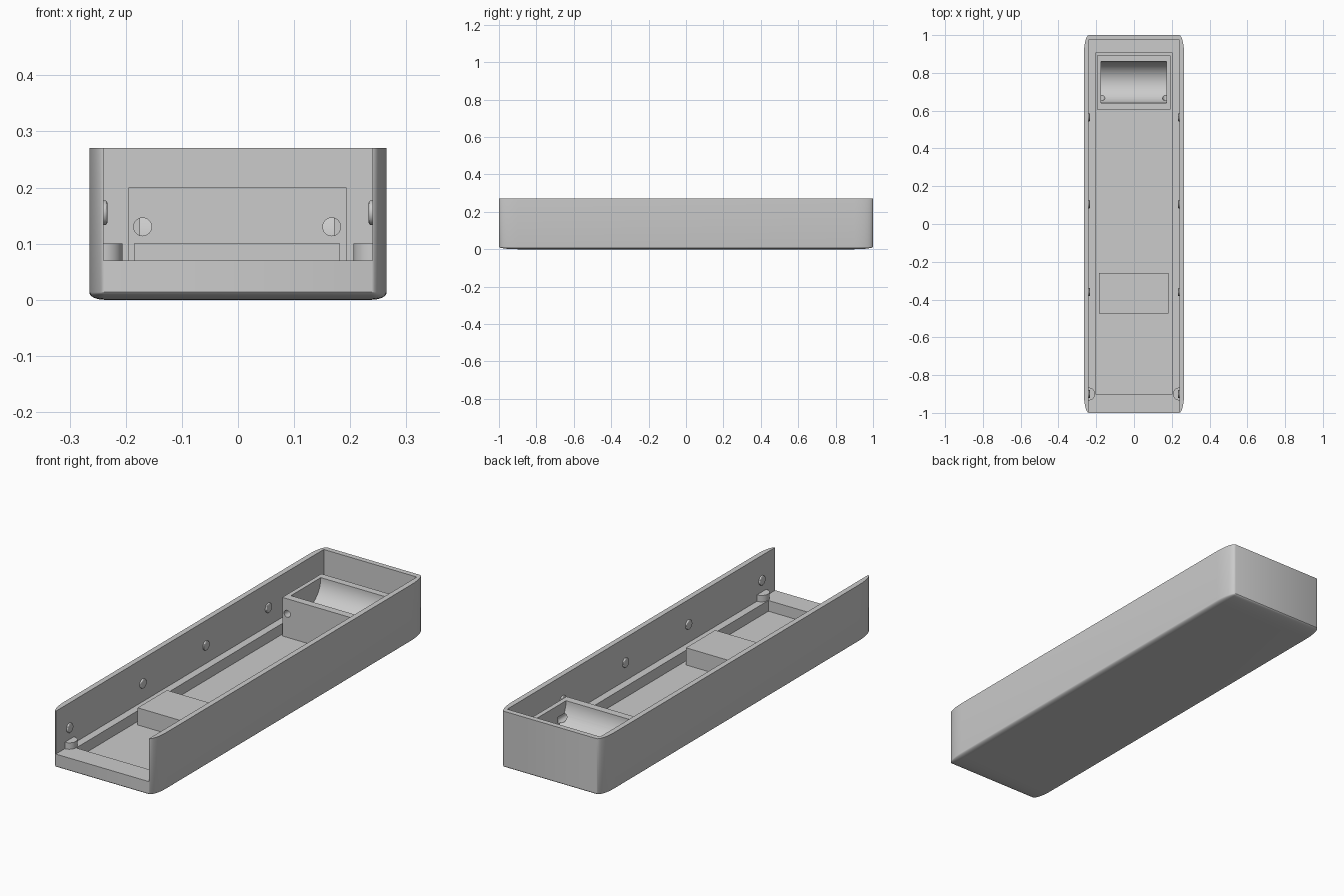
import bpy
import bmesh
import math
from mathutils import Matrix

old = bpy.data.objects.get("Cube")
if old:
    bpy.data.objects.remove(old, do_unlink=True)

grey = bpy.data.materials.new("plain grey")
grey.use_nodes = True
grey.diffuse_color = (0.6, 0.6, 0.6, 1)
grey.node_tree.nodes["Principled BSDF"].inputs["Base Color"].default_value = (0.6, 0.6, 0.6, 1)


def finish(name, bm):
    bmesh.ops.recalc_face_normals(bm, faces=bm.faces)
    mesh = bpy.data.meshes.new(name)
    bm.to_mesh(mesh)
    bm.free()
    mesh.materials.append(grey)
    obj = bpy.data.objects.new(name, mesh)
    bpy.context.collection.objects.link(obj)
    return obj


def box(name, x, y, z, rounding=0):
    """Box from (min, max) pairs; rounding is a share of each side, top stays sharp."""
    bm = bmesh.new()
    bmesh.ops.create_cube(bm, size=1)
    if rounding:
        edges = [e for e in bm.edges if any(v.co.z < 0 for v in e.verts)]
        bmesh.ops.bevel(bm, geom=edges, offset=rounding, segments=8,
                        profile=0.5, affect='EDGES', clamp_overlap=True)
    for v in bm.verts:
        v.co = [lo + (c + 0.5) * (hi - lo) for c, (lo, hi) in zip(v.co, (x, y, z))]
    return finish(name, bm)


def cylinder(name, centre, radius, depth, axis, bevel=0, sides=32):
    bm = bmesh.new()
    bmesh.ops.create_cone(bm, cap_ends=True, segments=sides, radius1=radius,
                          radius2=radius, depth=depth)
    if bevel:
        rims = [e for e in bm.edges if abs(e.verts[0].co.z - e.verts[1].co.z) < 1e-5]
        bmesh.ops.bevel(bm, geom=rims, offset=bevel, segments=3, profile=0.5, affect='EDGES')
    turn = {'X': Matrix.Rotation(math.pi / 2, 4, 'Y'),
            'Y': Matrix.Rotation(math.pi / 2, 4, 'X'),
            'Z': Matrix.Identity(4)}[axis]
    bm.transform(Matrix.Translation(centre) @ turn)
    return finish(name, bm)


def boolean(obj, tool, operation='DIFFERENCE'):
    tool.hide_render = True
    mod = obj.modifiers.new("cut", 'BOOLEAN')
    mod.operation = operation
    mod.solver = 'EXACT'
    mod.object = tool
    bpy.context.view_layer.objects.active = obj
    bpy.ops.object.modifier_apply(modifier=mod.name)
    bpy.data.objects.remove(tool, do_unlink=True)


def smooth(obj):
    bpy.ops.object.select_all(action='DESELECT')
    obj.select_set(True)
    bpy.context.view_layer.objects.active = obj
    bpy.ops.object.shade_smooth_by_angle(angle=math.radians(30))


# Outer tray, open at the top and front, with a sunken floor
shell = box("tray_shell", (-0.265, 0.265), (-1, 1), (0, 0.27), rounding=0.05)
boolean(shell, box("cavity_cutter", (-0.24, 0.24), (-1.1, 0.975), (0.07, 0.4)))
boolean(shell, box("floor_cutter", (-0.205, 0.205), (-0.9, 0.905), (0.02, 0.2)))
smooth(shell)

# Cell holder with a half-round trough and two wire holes
holder = box("cell_holder", (-0.195, 0.193), (0.605, 0.893), (0.015, 0.2))
boolean(holder, cylinder("trough_cutter", (-0.002, 0.75, 0.2), 0.11, 0.346, 'X', sides=64))
for x in (-0.17, 0.167):
    boolean(holder, cylinder("wire_hole_cutter", (x, 0.64, 0.13), 0.016, 0.12, 'Y'))
smooth(holder)

# Raised block on the sunken floor
box("floor_block", (-0.185, 0.182), (-0.475, -0.26), (0.015, 0.1))

for side, word in ((-1, "right"), (1, "left")):
    # Half-round stop against each wall near the open end
    stop = cylinder("front_stop_" + word, (side * 0.24, -0.9, 0.083), 0.034, 0.034, 'Z')
    keep = sorted((side * 0.15, side * 0.245))
    boolean(stop, box("stop_trim", keep, (-1, -0.8), (0, 0.2)), 'INTERSECT')
    smooth(stop)
    # Row of low catch buttons along each inner wall
    for i, y in enumerate((-0.9, -0.36, 0.105, 0.565)):
        smooth(cylinder(f"catch_{word}_{i + 1}", (side * 0.241, y, 0.155),
                        0.022, 0.016, 'X', bevel=0.004))
